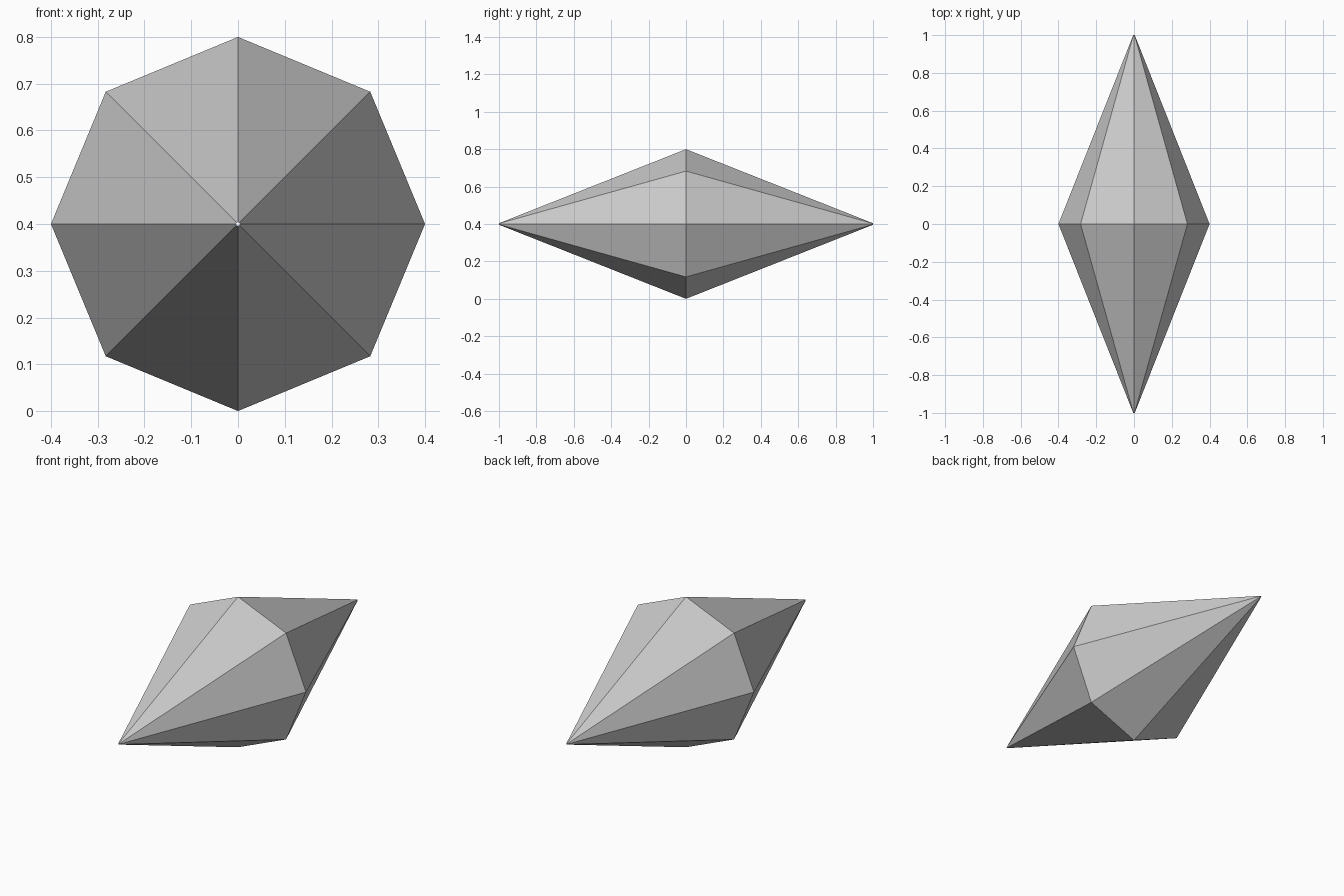
import bpy, bmesh
from math import radians
from mathutils import Matrix

if "Cube" in bpy.data.objects:
    bpy.data.objects.remove(bpy.data.objects["Cube"])

RADIUS, HALF_LENGTH, TIP = 0.4, 1.0, 0.004

# Front half: eight-sided cone with a tiny open tip, pointing to -y
bm = bmesh.new()
place = Matrix.Rotation(radians(90), 4, 'X') @ Matrix.Translation((0, 0, HALF_LENGTH / 2))
bmesh.ops.create_cone(bm, cap_ends=False, segments=8, radius1=RADIUS,
                      radius2=TIP, depth=HALF_LENGTH, matrix=place)
mesh = bpy.data.meshes.new("spindle_crystal")
bm.to_mesh(mesh)
bm.free()

crystal = bpy.data.objects.new("spindle_crystal", mesh)
crystal.location.z = RADIUS
bpy.context.collection.objects.link(crystal)

# Back half: mirrored across the widest ring
mirror = crystal.modifiers.new("back_half", 'MIRROR')
mirror.use_axis = (False, True, False)
mirror.use_clip = True
mirror.merge_threshold = 0.0005
